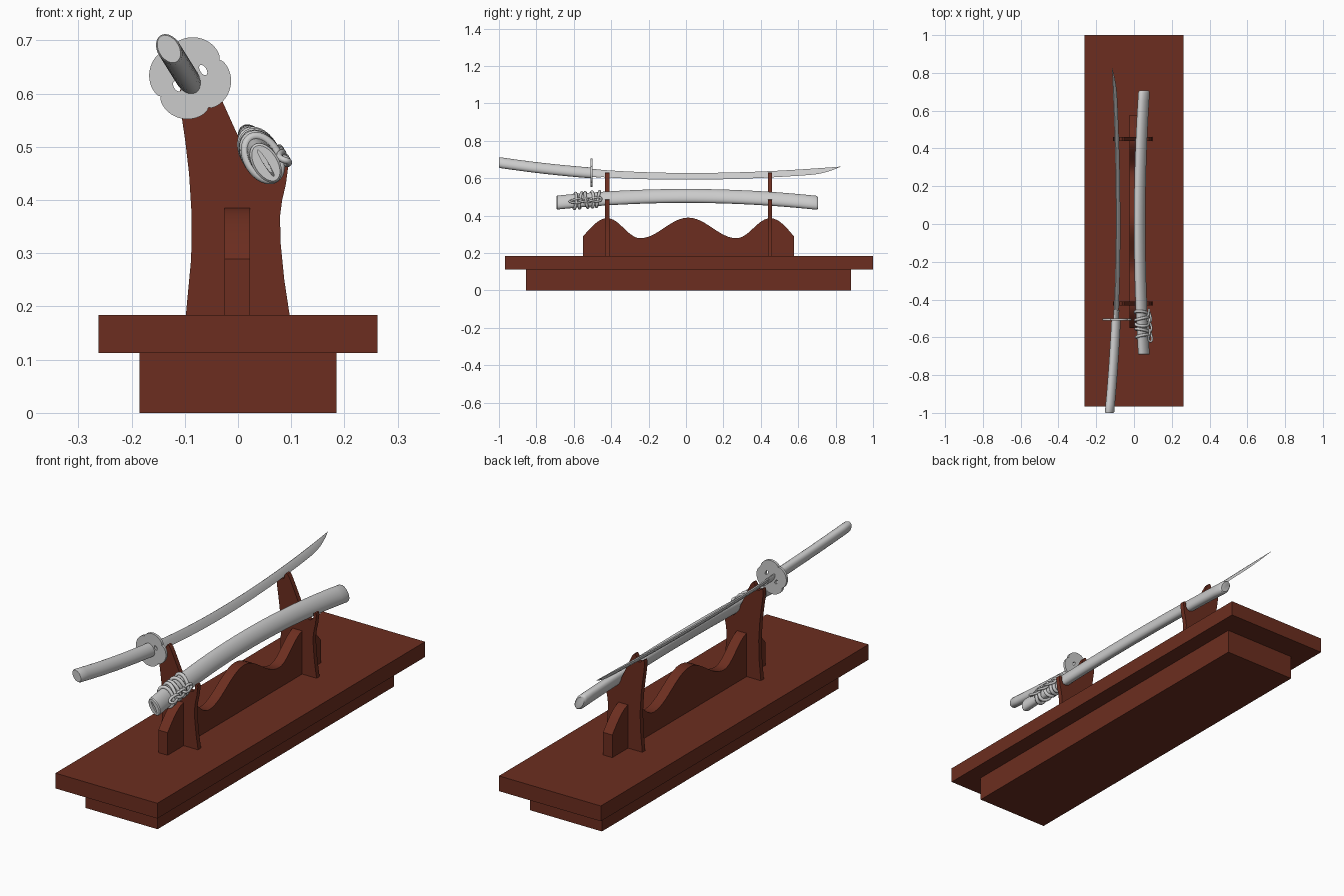
import bpy, bmesh, math
from mathutils import Matrix, Vector

if "Cube" in bpy.data.objects:
    bpy.data.objects.remove(bpy.data.objects["Cube"])

# Both sword and scabbard lean in the rack: N is "up" and U "sideways" in their tilted section
N = Vector((-0.53, 0, 0.848))
U = Vector((0.848, 0, 0.53))
wood = bpy.data.materials.new("red_brown_wood")
wood.diffuse_color = (0.15, 0.027, 0.014, 1)
wood.use_nodes = True
wood.node_tree.nodes["Principled BSDF"].inputs["Base Color"].default_value = wood.diffuse_color


def finish(ob, mat=None, angle=35):
    if mat:
        ob.data.materials.append(mat)
    bpy.ops.object.select_all(action='DESELECT')
    ob.select_set(True)
    bpy.context.view_layer.objects.active = ob
    if ob.type == 'CURVE':
        bpy.ops.object.convert(target='MESH')
    bpy.ops.object.shade_smooth_by_angle(angle=math.radians(angle))
    return ob


def loft(name, rings, mat=None, angle=35):
    bm = bmesh.new()
    vs = [[bm.verts.new(p) for p in r] for r in rings]
    n = len(rings[0])
    for a, b in zip(vs, vs[1:]):
        for i in range(n):
            j = (i + 1) % n
            bm.faces.new((a[i], a[j], b[j], b[i]))
    bm.faces.new(vs[0])
    bm.faces.new(vs[-1])
    bmesh.ops.recalc_face_normals(bm, faces=bm.faces)
    me = bpy.data.meshes.new(name)
    bm.to_mesh(me)
    bm.free()
    ob = bpy.data.objects.new(name, me)
    bpy.context.collection.objects.link(ob)
    return finish(ob, mat, angle)


def box(name, x, y0, y1, z0, z1):
    loft(name, [[(-x, y0, z), (x, y0, z), (x, y1, z), (-x, y1, z)] for z in (z0, z1)], wood)


def oval(center, a, b, n=32):
    return [center + N * (a * math.cos(t)) + U * (b * math.sin(t))
            for t in (2 * math.pi * i / n for i in range(n))]


def cord(name, pts, radius, cyclic):
    cu = bpy.data.curves.new(name, 'CURVE')
    cu.dimensions = '3D'
    cu.bevel_depth = radius
    cu.bevel_resolution = 2
    sp = cu.splines.new('POLY')
    sp.points.add(len(pts) - 1)
    for p, q in zip(sp.points, pts):
        p.co = (*q, 1)
    sp.use_cyclic_u = cyclic
    cu.use_fill_caps = True
    ob = bpy.data.objects.new(name, cu)
    bpy.context.collection.objects.link(ob)
    finish(ob, angle=60)


# Two-step plinth
box("lower_base", 0.185, -0.855, 0.882, 0, 0.113)
box("upper_base", 0.262, -0.967, 1.0, 0.113, 0.184)

# Wavy board joining the uprights
keys = [(-0.55, 0.289), (-0.42, 0.386), (-0.245, 0.279), (0.012, 0.389),
        (0.27, 0.279), (0.45, 0.386), (0.577, 0.289)]
wave = []
for k, ((y0, z0), (y1, z1)) in enumerate(zip(keys, keys[1:])):
    for i in range(12):
        t = i / 12
        s = (1 - math.cos(math.pi * t)) / 2
        if k == 0:
            s = math.sin(t * math.pi / 2)
        if k == 5:
            s = 1 - math.cos(t * math.pi / 2)
        wave.append((y0 + (y1 - y0) * t, z0 + (z1 - z0) * s))
wave += [keys[-1], (0.577, 0.184), (-0.55, 0.184)]
loft("wavy_board", [[(x, y, z) for y, z in wave] for x in (-0.025, 0.023)], wood)

# Uprights with a blade notch on top and a scabbard cradle at the front
profile = [(0.097, .184), (0.087, .25), (0.08, .32), (0.079, .37), (0.083, .4), (0.09, .43),
           (0.096, .475), (0.093, .484), (0.087, .487), (0.081, .482), (0.08, .462),
           (0.073, .45), (0.06, .446), (0.043, .452), (0.027, .467), (0.015, .49),
           (-0.003, .527), (-0.03, .587), (-0.045, .618), (-0.053, .629), (-0.061, .631),
           (-0.067, .622), (-0.07, .605), (-0.077, .6), (-0.088, .6), (-0.098, .61),
           (-0.106, .613), (-0.11, .603), (-0.107, .565), (-0.099, .51), (-0.092, .45),
           (-0.087, .37), (-0.088, .29), (-0.098, .184)]
for name, y in (("front_upright", -0.421), ("back_upright", 0.45)):
    loft(name, [[(x, y + d, z) for x, z in profile] for d in (-0.011, 0.011)], wood)


def sword_center(y):
    rise = (0.075 if y < 0 else 0.055) * y * y
    return Vector((-0.083, y, 0.609)) + N * (rise / 0.848)


# Blade: flat back, ridge on each side, edge below sweeping up to the tip
rings = []
for i in range(49):
    y = -0.51 + 1.335 * i / 48
    t = max(0, (y - 0.66) / 0.165)
    top = 0.022 - 0.003 * (y + 0.5)
    low = -top + (2 * top - 0.001) * t ** 2.2
    b = 0.0055 * (1 - 0.85 * t)
    c = sword_center(y)
    mid = low + (top - low) * 0.62
    rings.append([c + U * u + N * v for u, v in
                  ((0, low), (b, mid), (b * .5, top), (-b * .5, top), (-b, mid))])
loft("blade", rings, angle=25)

# Collar at the root of the blade, and the plain oval grip
loft("blade_collar", [oval(sword_center(y), 0.025, 0.009, 16) for y in (-0.505, -0.455)])
grip = [(-1.0, 0.028, 0.019), (-0.994, 0.031, 0.022)]
grip += [(-0.994 + 0.484 * i / 12, 0.031, 0.022) for i in range(1, 13)]
loft("grip", [oval(sword_center(y), a, b) for y, a, b in grip])

# Four-lobed hand guard with two small holes
cu = bpy.data.curves.new("hand_guard", 'CURVE')
cu.dimensions = '2D'
cu.fill_mode = 'BOTH'
cu.extrude = 0.006
turn = [2 * math.pi * i / 96 for i in range(96)]
outline = []
for t in turn:
    r = 0.065 + 0.0125 * abs(math.sin(2 * t)) ** 0.6
    outline.append((r * math.cos(t), r * math.sin(t)))
holes = [[(s * 0.029 + 0.006 * math.cos(t), 0.011 * math.sin(t)) for t in turn[::6]] for s in (-1, 1)]
for loop in [outline] + holes:
    sp = cu.splines.new('POLY')
    sp.points.add(len(loop) - 1)
    for p, (x, y) in zip(sp.points, loop):
        p.co = (x, y, 0, 1)
    sp.use_cyclic_u = True
guard = bpy.data.objects.new("hand_guard", cu)
bpy.context.collection.objects.link(guard)
guard.matrix_world = Matrix.Translation((-0.09, -0.505, 0.629)) @ \
    Matrix((U, N, (0, -1, 0))).transposed().to_4x4()
finish(guard)


def sheath_center(y):
    return Vector((0.03, y, 0.505)) - N * (0.042 * (y / 0.69) ** 2)


# Scabbard: curved oval tube with a blade slot in its mouth
stations = [(-0.62, 0.029, 0.004), (-0.692, 0.029, 0.004), (-0.692, 0.037, 0.021), (-0.688, 0.041, 0.025)]
stations += [(-0.688 + 1.383 * i / 32, 0.041, 0.025) for i in range(1, 33)]
stations += [(0.703, 0.038, 0.022), (0.706, 0.034, 0.018)]
loft("scabbard", [oval(sheath_center(y), a, b) for y, a, b in stations])

# Cord wound around the scabbard, slightly uneven
for k in range(5):
    y0 = -0.594 + 0.031 * k
    pts = []
    for i in range(32):
        t = 2 * math.pi * i / 32
        y = y0 + 0.008 * math.sin(t + k * 1.9)
        pts.append(sheath_center(y) + N * (0.045 * math.cos(t)) + U * (0.029 * math.sin(t)))
    cord("cord_wrap_%d" % (k + 1), pts, 0.008, True)

# Knotted loops of cord on the outer lower side
for k, y0 in enumerate((-0.59, -0.535, -0.485)):
    pts = []
    for i in range(24):
        t = 2 * math.pi * i / 24
        y = y0 + 0.032 * math.cos(t)
        pts.append(sheath_center(y) + U * (0.033 + 0.005 * math.sin(2 * t))
                   + N * (-0.022 + 0.012 * math.sin(t)))
    cord("cord_loop_%d" % (k + 1), pts, 0.006, True)
